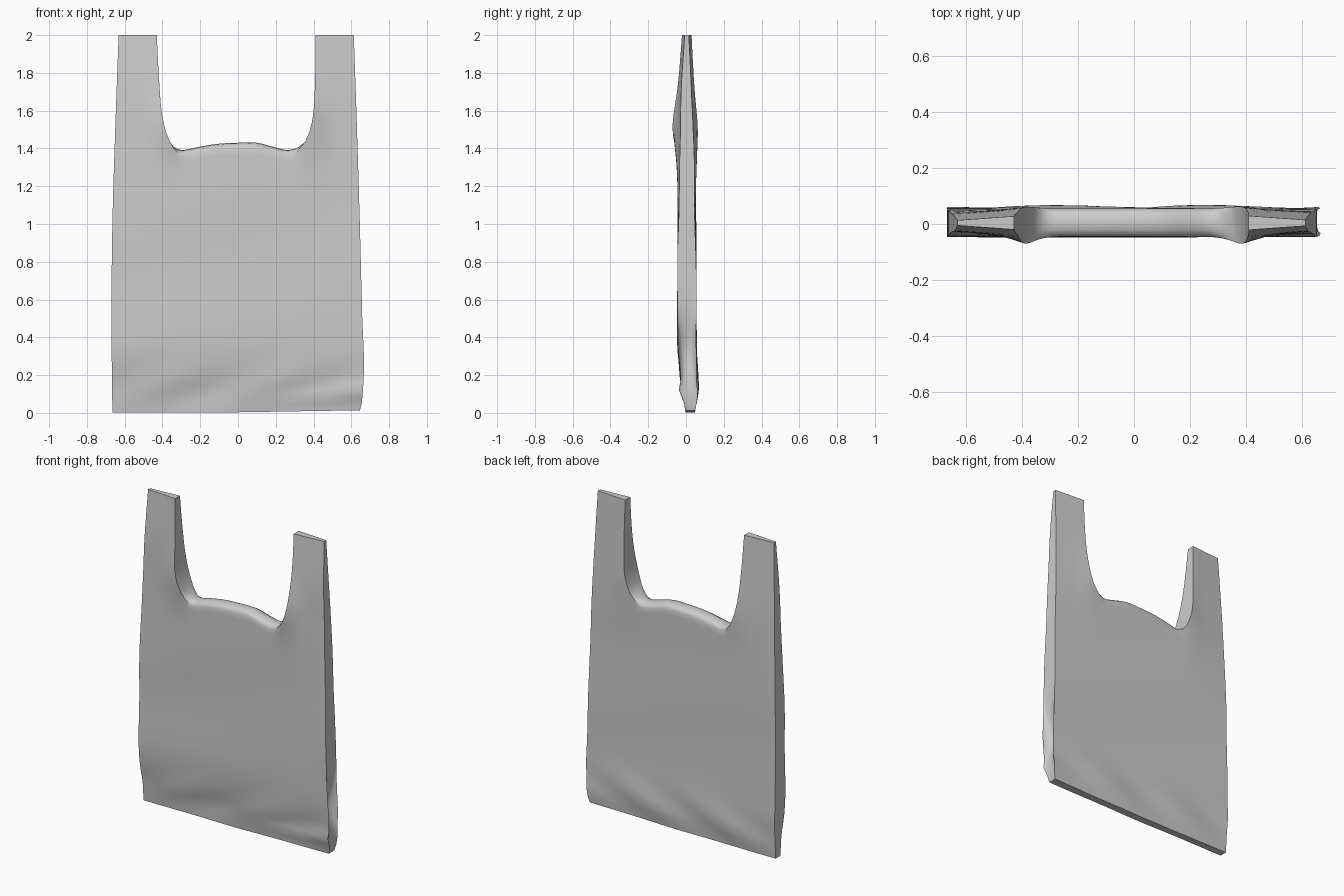
import bpy, bmesh, math

if "Cube" in bpy.data.objects:
    bpy.data.objects.remove(bpy.data.objects["Cube"])

C, N, M, K = 5, 38, 26, 14      # handle columns, all columns, body rows, handle rows
NECK = 0.03                     # roundness of the mouth edge
CORNER = 1.435                  # height where handles leave the body


def curve(points, v):
    """Smooth piecewise curve through (position, value) pairs."""
    if v <= points[0][0]:
        return points[0][1]
    for k in range(len(points) - 1):
        (a, p), (b, q) = points[k], points[k + 1]
        if v <= b:
            p0 = points[k - 1] if k else (a - (b - a), p - (q - p))
            p3 = points[k + 2] if k + 2 < len(points) else (b + (b - a), q + (q - p))
            m1 = (q - p0[1]) / (b - p0[0]) * (b - a)
            m2 = (p3[1] - p) / (p3[0] - a) * (b - a)
            t = (v - a) / (b - a)
            return ((2*t**3 - 3*t*t + 1) * p + (t**3 - 2*t*t + t) * m1
                    + (3*t*t - 2*t**3) * q + (t**3 - t*t) * m2)
    return points[-1][1]


def bump(v, centre, width):
    return math.exp(-((v - centre) / width) ** 2)


# Silhouette: outer edges, inner handle edges and mouth line
LEFT = [(0, -.665), (.5, -.67), (1, -.665), (1.5, -.65), (2, -.632)]
RIGHT = [(0, .64), (.05, .655), (.25, .667), (.5, .658), (1, .645), (1.5, .63), (2, .613)]
IN_LEFT = [(1.435, -.36), (1.5, -.385), (1.6, -.405), (1.8, -.42), (2, -.43)]
IN_RIGHT = [(1.435, .355), (1.5, .382), (1.6, .4), (1.8, .409), (2, .409)]
MOUTH = [(-.36, 1.435), (-.335, 1.405), (-.29, 1.392), (-.2, 1.41), (-.1, 1.425), (0, 1.43),
         (.1, 1.43), (.18, 1.41), (.26, 1.392), (.315, 1.405), (.355, 1.435)]
# Side profile: front and back sheet depth by height
FRONT = [(0, .0), (.1, -.012), (.2, -.03), (.38, -.045), (.7, -.043), (1.4, -.045),
         (1.7, -.042), (2, -.022)]
BACK = [(0, .045), (.12, .06), (.4, .055), (1, .052), (1.45, .055), (1.7, .045), (2, .03)]


def column_x(i):
    if i <= C:
        return -.652 + (.652 - .36) * i / C
    if i >= N - C:
        return .355 + (.632 - .355) * (i - N + C) / C
    t = (i - C) / (N - 2 * C)
    return -.36 + .715 * (t - .05 * math.sin(2 * math.pi * t))


def position(i, j):
    """Silhouette point for column i and row j."""
    x0 = column_x(i)
    if j <= M:
        top = CORNER
        if C < i < N - C:
            top = curve(MOUTH, x0) - NECK * min(1, min(i - C, N - C - i) / 4)
        low = .008 + .012 * max(0, x0)
        s = j / M
        z = low + (top - low) * (s + .06 * math.sin(2 * math.pi * s) * -1)
        f = (x0 + .652) / 1.284
        a, b = curve(LEFT, z), curve(RIGHT, z)
        return a + (b - a) * f, z
    z = CORNER + (2 - CORNER) * ((j - M) / K) ** 1.15
    if i <= C:
        a, b, f = curve(LEFT, z), curve(IN_LEFT, z), i / C
    else:
        a, b, f = curve(IN_RIGHT, z), curve(RIGHT, z), (i - N + C) / C
    return a + (b - a) * f, z


def depth(x, z, side):
    y = curve(FRONT if side < 0 else BACK, z)
    edge = max(0, (abs(x) - .4) / .25)
    # Handles narrow outward and flare at the inner corners
    y -= side * .018 * edge * min(1, max(0, (z - .9) / .6))
    flare = bump(abs(x), .38, .07) * bump(z, 1.52, .16)
    y += side * (.026 if side < 0 else .008) * flare
    # Soft creases, plus diagonal folds near the bottom
    y += .003 * math.sin(9 * z + 3 * x * side) * bump(z, .7, .6)
    y += .007 * math.sin(11 * x - 16 * z + side) * bump(z, .14, .1)
    if side < 0:
        y -= .016 * bump(z, .07 + .1 * (x - .2), .03) * min(1, max(0, (x - .1) / .3))
    return y


bm = bmesh.new()
keys = [(i, j) for j in range(M + K + 1) for i in range(N + 1)
        if j <= M or i <= C or i >= N - C]

# Front and back sheets
sheets = {}
for side in (-1, 1):
    grid = {}
    for k in keys:
        x, z = position(*k)
        grid[k] = bm.verts.new((x, depth(x, z, side), z))
    for i, j in keys:
        quad = [(i, j), (i + 1, j), (i + 1, j + 1), (i, j + 1)]
        if all(q in grid for q in quad) and not (j >= M and C <= i < N - C):
            bm.faces.new([grid[q] for q in quad])
    sheets[side] = grid

# Border running round the whole silhouette
T = M + K
border = [(i, 0) for i in range(N)] + [(N, j) for j in range(T)]
border += [(i, T) for i in range(N, N - C, -1)] + [(N - C, j) for j in range(T, M, -1)]
border += [(i, M) for i in range(N - C, C, -1)] + [(C, j) for j in range(M, T)]
border += [(i, T) for i in range(C, 0, -1)] + [(0, j) for j in range(T, 0, -1)]

# Edge strip: rounded mouth, flat handles, collapsed gusset at lower right
STEPS = 6
rows = []
for i, j in border:
    a, b = sheets[-1][i, j], sheets[1][i, j]
    row = [a]
    for s in range(1, STEPS):
        ang = math.pi * s / STEPS
        p = a.co.lerp(b.co, .5 - .5 * math.cos(ang))
        if j == M and C < i < N - C:
            p.z += NECK * min(1, min(i - C, N - C - i) / 4) * math.sin(ang)
        elif i == N and 0 < j < M:
            p.x -= .05 * bump(p.z, .32, .15) * math.sin(ang)
        row.append(bm.verts.new(p))
    rows.append(row + [b])
for r, q in zip(rows, rows[1:] + rows[:1]):
    for s in range(STEPS):
        bm.faces.new((r[s], q[s], q[s + 1], r[s + 1]))

bmesh.ops.recalc_face_normals(bm, faces=bm.faces)
low = min(v.co.z for v in bm.verts)
for v in bm.verts:
    if v.co.z < .02:
        v.co.z -= low * (1 - v.co.z / .02)
mesh = bpy.data.meshes.new("carrier_bag")
bm.to_mesh(mesh)
bm.free()
bag = bpy.data.objects.new("carrier_bag", mesh)
bpy.context.collection.objects.link(bag)
bpy.context.view_layer.objects.active = bag
bag.select_set(True)
bpy.ops.object.shade_smooth_by_angle(angle=math.radians(40))
